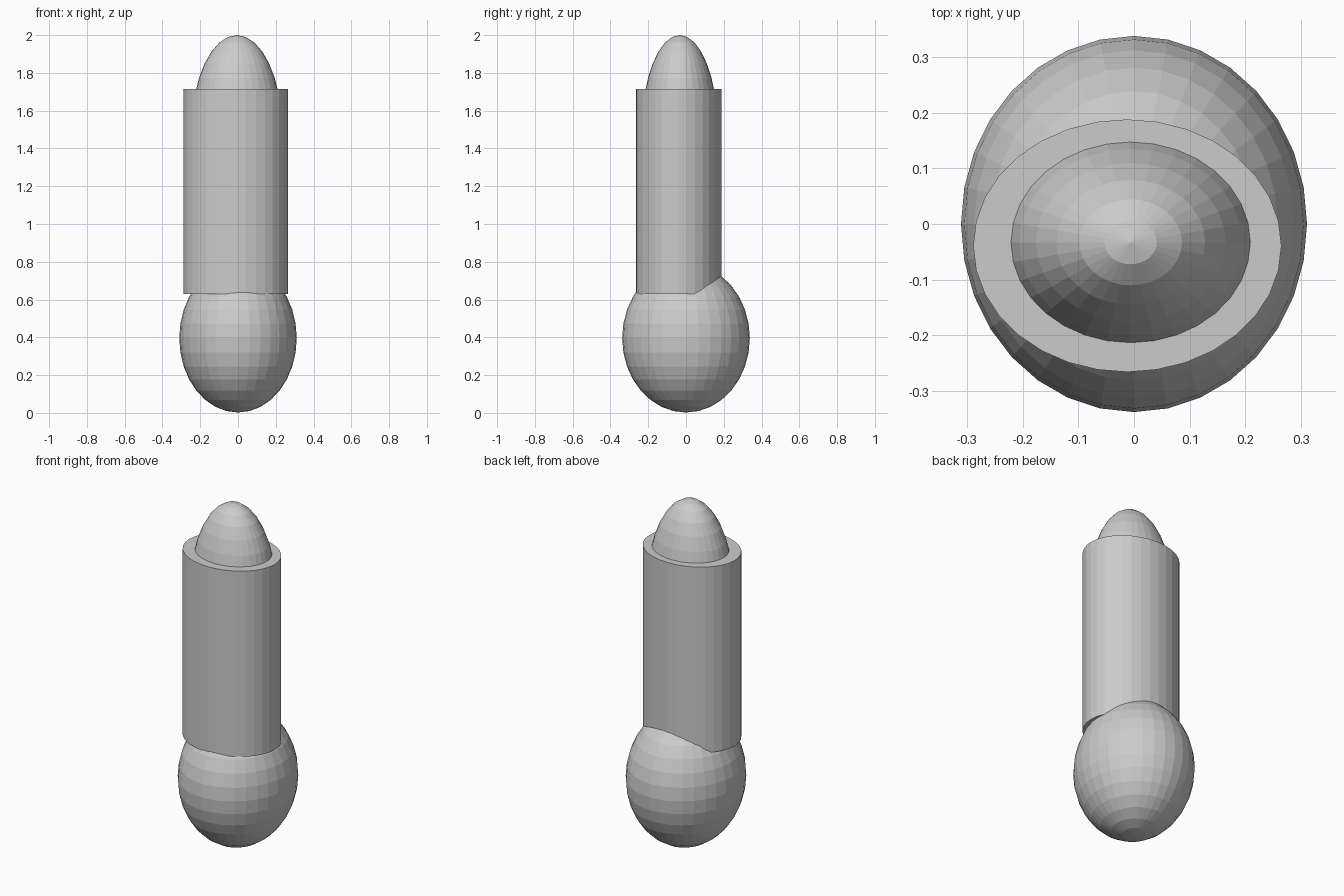
import bpy

if "Cube" in bpy.data.objects:
    bpy.data.objects.remove(bpy.data.objects["Cube"])

# One flat grey for the whole model
grey = bpy.data.materials.new("light grey")
grey.diffuse_color = (0.6, 0.6, 0.6, 1)
grey.use_nodes = True
grey.node_tree.nodes["Principled BSDF"].inputs["Base Color"].default_value = grey.diffuse_color


def finish(name, scale):
    ob = bpy.context.object
    ob.name = name
    ob.scale = scale
    bpy.ops.object.transform_apply(location=False, rotation=False, scale=True)
    ob.data.materials.append(grey)


def ellipsoid(name, centre, radii):
    bpy.ops.mesh.primitive_uv_sphere_add(segments=32, ring_count=16, radius=1, location=centre)
    finish(name, radii)


# Rounded base
ellipsoid("base_bulb", (0, 0, 0.396), (0.311, 0.338, 0.394))

# Oval column, set slightly forward
z0, z1 = 0.63, 1.715
bpy.ops.mesh.primitive_cylinder_add(vertices=32, radius=1, depth=1,
                                    location=(-0.012, -0.039, (z0 + z1) / 2))
finish("column", (0.277, 0.227, z1 - z0))

# Domed tip rising out of the column
ellipsoid("dome_tip", (-0.006, -0.033, 1.49), (0.241, 0.202, 0.51))
